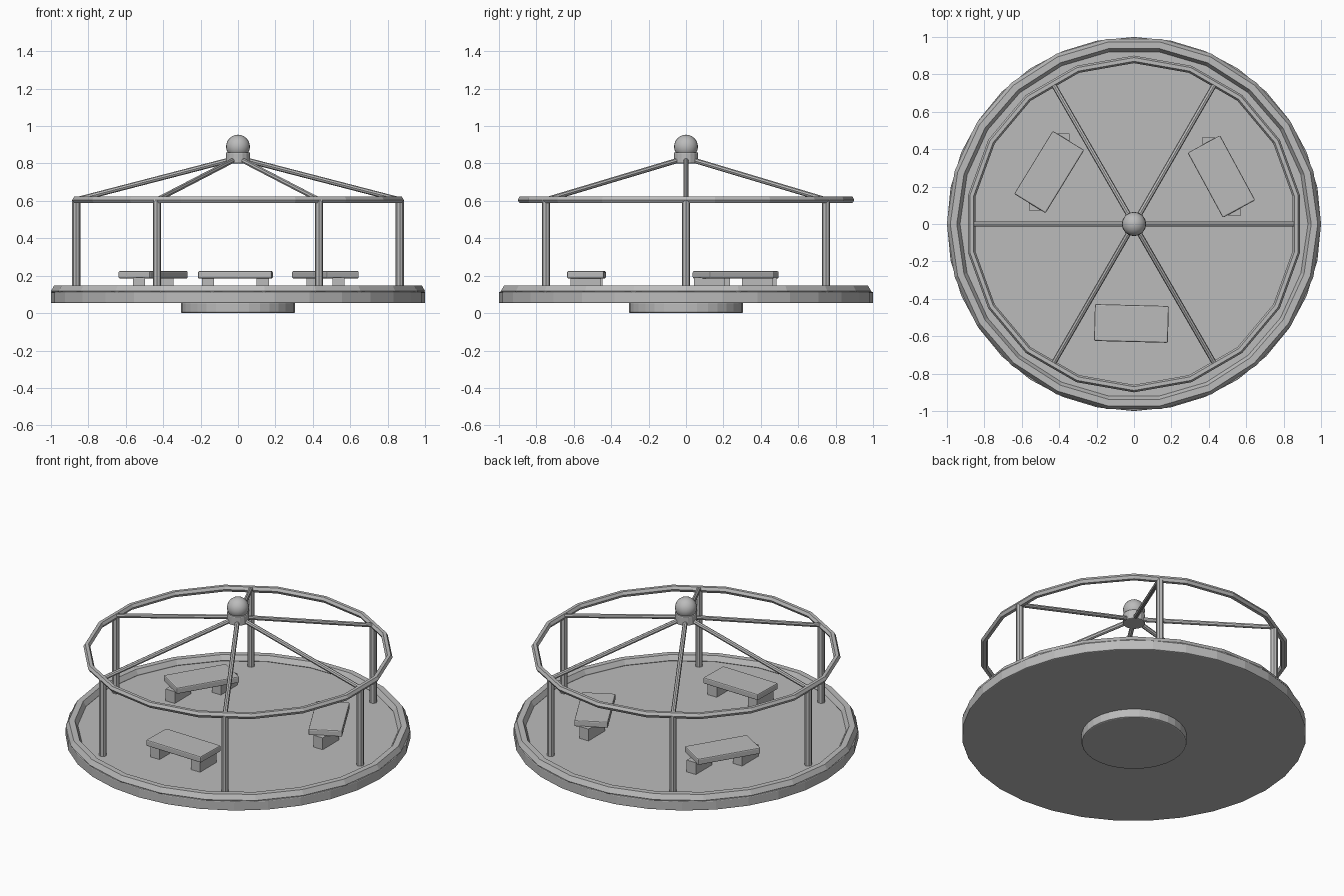
import bpy
from math import sin, cos, pi, radians
from mathutils import Vector

cube = bpy.data.objects.get("Cube")
if cube:
    bpy.data.objects.remove(cube, do_unlink=True)

steel = bpy.data.materials.new("grey_steel")
steel.use_nodes = True
GREY = (0.5, 0.5, 0.5, 1)
steel.diffuse_color = GREY
steel.node_tree.nodes["Principled BSDF"].inputs["Base Color"].default_value = GREY


def finish(name, bevel=0.0):
    ob = bpy.context.object
    ob.name = name
    ob.data.materials.append(steel)
    if bevel:
        mod = ob.modifiers.new("Bevel", "BEVEL")
        mod.width = bevel
        mod.segments = 2
        mod.limit_method = "ANGLE"
        mod.angle_limit = radians(40)
    return ob


def disc(name, radius, bottom, top, sides, bevel=0.0):
    bpy.ops.mesh.primitive_cylinder_add(vertices=sides, radius=radius, depth=top - bottom,
                                        location=(0, 0, (top + bottom) / 2))
    return finish(name, bevel)


def bar(name, start, end, radius, sides=8):
    start, end = Vector(start), Vector(end)
    axis = end - start
    bpy.ops.mesh.primitive_cylinder_add(vertices=sides, radius=radius, depth=axis.length,
                                        location=(start + end) / 2,
                                        rotation=axis.to_track_quat("Z", "Y").to_euler())
    return finish(name)


def hoop(name, radius, tube, z, sides):
    bpy.ops.mesh.primitive_torus_add(major_segments=sides, minor_segments=6,
                                     major_radius=radius, minor_radius=tube, location=(0, 0, z))
    return finish(name)


def block(name, size, location, turn=0.0, bevel=0.0):
    bpy.ops.mesh.primitive_cube_add(size=1, location=location, rotation=(0, 0, turn))
    bpy.context.object.scale = size
    bpy.ops.object.transform_apply(location=False, rotation=False, scale=True)
    return finish(name, bevel)


# Round base and platform with its raised rim
disc("base", 0.305, 0.0, 0.06, 32, 0.008)
disc("platform", 1.0, 0.053, 0.115, 32, 0.006)
hoop("platform_rim", 0.965, 0.035, 0.118, 22)

# Upper handrail, turned so that a corner points to the front
rail = hoop("handrail", 0.88, 0.02, 0.605, 18)
rail.rotation_euler.z = pi / 2

# Posts and sloping spokes
for i in range(6):
    a = i * pi / 3
    c, s = cos(a), sin(a)
    bar("post", (0.865 * c, 0.865 * s, 0.1), (0.865 * c, 0.865 * s, 0.605), 0.022)
    bar("spoke", (0.86 * c, 0.86 * s, 0.607), (0.03 * c, 0.03 * s, 0.822), 0.014)

# Central hub and ball
disc("hub", 0.065, 0.8, 0.86, 16, 0.006)
bpy.ops.mesh.primitive_uv_sphere_add(segments=20, ring_count=12, radius=0.064, location=(0, 0, 0.89))
finish("hub_ball")
bpy.ops.object.shade_smooth_by_angle()

# Three benches, with legs that stay square to the platform axes
for i in range(3):
    a = radians(-91.5 + 120 * i)
    mid = Vector((0.532 * cos(a), 0.532 * sin(a), 0))
    along = Vector((-sin(a), cos(a), 0))
    block("bench_seat", (0.197, 0.395, 0.04), mid + Vector((0, 0, 0.205)), a, 0.007)
    for side in (-1, 1):
        block("bench_leg", (0.065, 0.165, 0.085),
              mid + along * 0.146 * side + Vector((0, 0, 0.148)))
